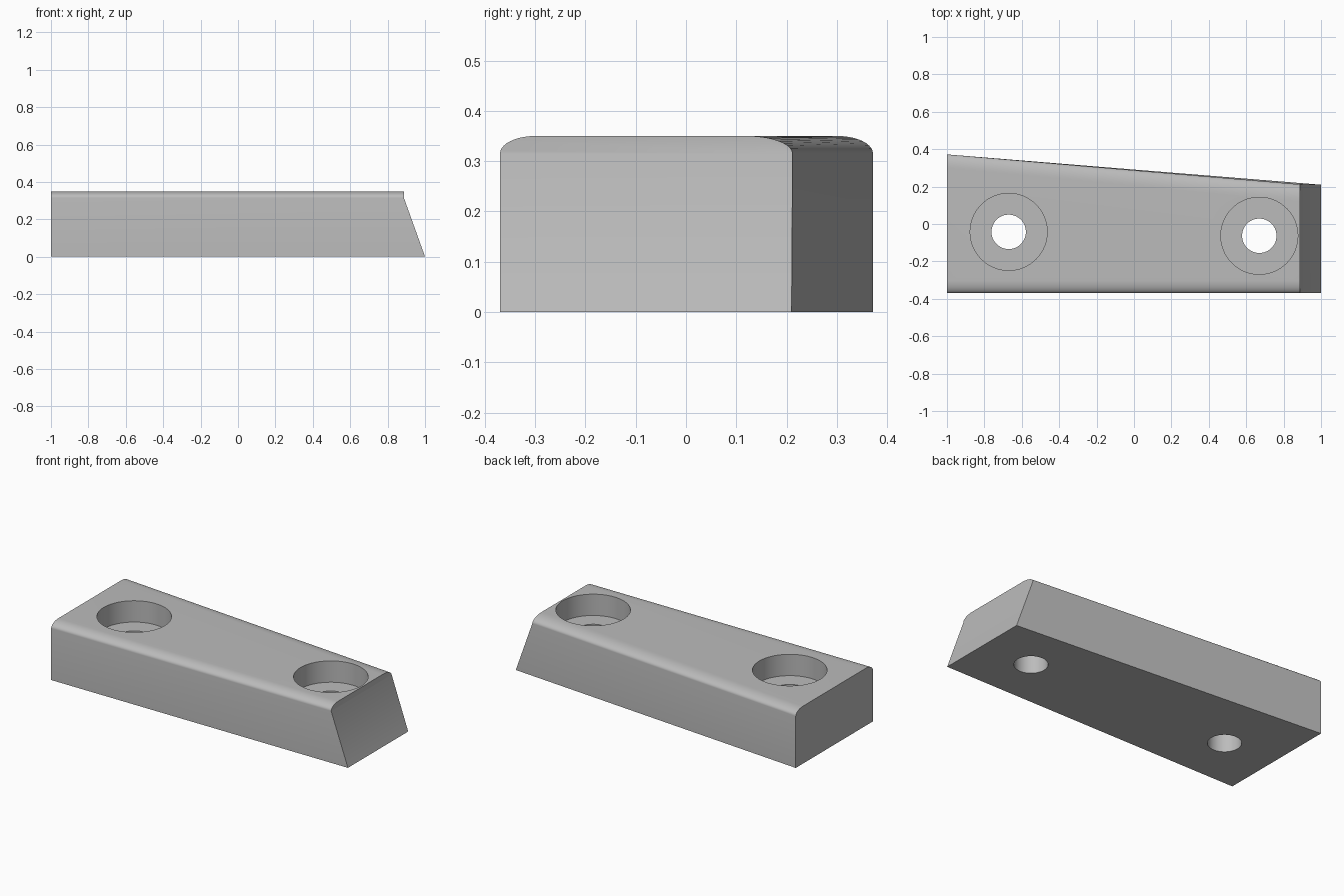
import bpy, bmesh, math

if "Cube" in bpy.data.objects:
    bpy.data.objects.remove(bpy.data.objects["Cube"], do_unlink=True)

HEIGHT, SHOULDER = 0.35, 0.315    # top, and where the rounded edges begin
STEPS = 10

grey = bpy.data.materials.new("plain grey")
grey.use_nodes = True
colour = (0.5, 0.5, 0.5, 1)
grey.diffuse_color = colour
grey.node_tree.nodes["Principled BSDF"].inputs["Base Color"].default_value = colour


def section(y_back, y_back_top, round_back):
    """Cross-section loop as (y, z), with both top edges rounded."""
    front = -0.37
    rise = HEIGHT - SHOULDER
    pts = [(front, 0)]
    for i in range(STEPS + 1):
        a = math.pi / 2 * i / STEPS
        pts.append((front + 0.07 * (1 - math.cos(a)), SHOULDER + rise * math.sin(a)))
    for i in range(STEPS, -1, -1):
        a = math.pi / 2 * i / STEPS
        pts.append((y_back_top - round_back * (1 - math.cos(a)), SHOULDER + rise * math.sin(a)))
    pts.append((y_back, 0))
    return pts


# Tapered block lofted between its two ends, with one end raked back
bm = bmesh.new()
wide = [bm.verts.new((-1, y, z)) for y, z in section(0.372, 0.372, 0.07)]
narrow = [bm.verts.new((1 - 0.113 * min(z / SHOULDER, 1), y, z))
          for y, z in section(0.21, 0.212, 0.09)]
count = len(wide)
for i in range(count):
    j = (i + 1) % count
    bm.faces.new((wide[i], wide[j], narrow[j], narrow[i]))
for ring in (wide, narrow):
    bm.faces.new((ring[0], ring[1], ring[-2], ring[-1]))
    bm.faces.new(ring[1:-1])
bmesh.ops.recalc_face_normals(bm, faces=bm.faces)
mesh = bpy.data.meshes.new("tapered_block")
bm.to_mesh(mesh)
bm.free()
block = bpy.data.objects.new("tapered_block", mesh)
bpy.context.collection.objects.link(block)
mesh.materials.append(grey)


def bore(x, y, radius, bottom, top):
    """Cut a round hole between two heights."""
    bpy.ops.mesh.primitive_cylinder_add(
        vertices=64, radius=radius, depth=top - bottom, location=(x, y, (top + bottom) / 2))
    cutter = bpy.context.object
    cutter.name = "hole_cutter"
    cutter.hide_render = True
    cutter.data.materials.append(grey)
    bpy.context.view_layer.objects.active = block
    mod = block.modifiers.new("hole", "BOOLEAN")
    mod.operation = "DIFFERENCE"
    mod.solver = "EXACT"
    mod.object = cutter
    bpy.ops.object.modifier_apply(modifier=mod.name)
    bpy.data.objects.remove(cutter, do_unlink=True)


# Two counterbored screw holes
for x, y in ((-0.67, -0.042), (0.67, -0.063)):
    bore(x, y, 0.206, 0.22, 0.5)
    bore(x, y, 0.092, -0.1, 0.3)

bpy.ops.object.select_all(action="DESELECT")
block.select_set(True)
bpy.context.view_layer.objects.active = block
bpy.ops.object.shade_smooth_by_angle(angle=math.radians(30))
